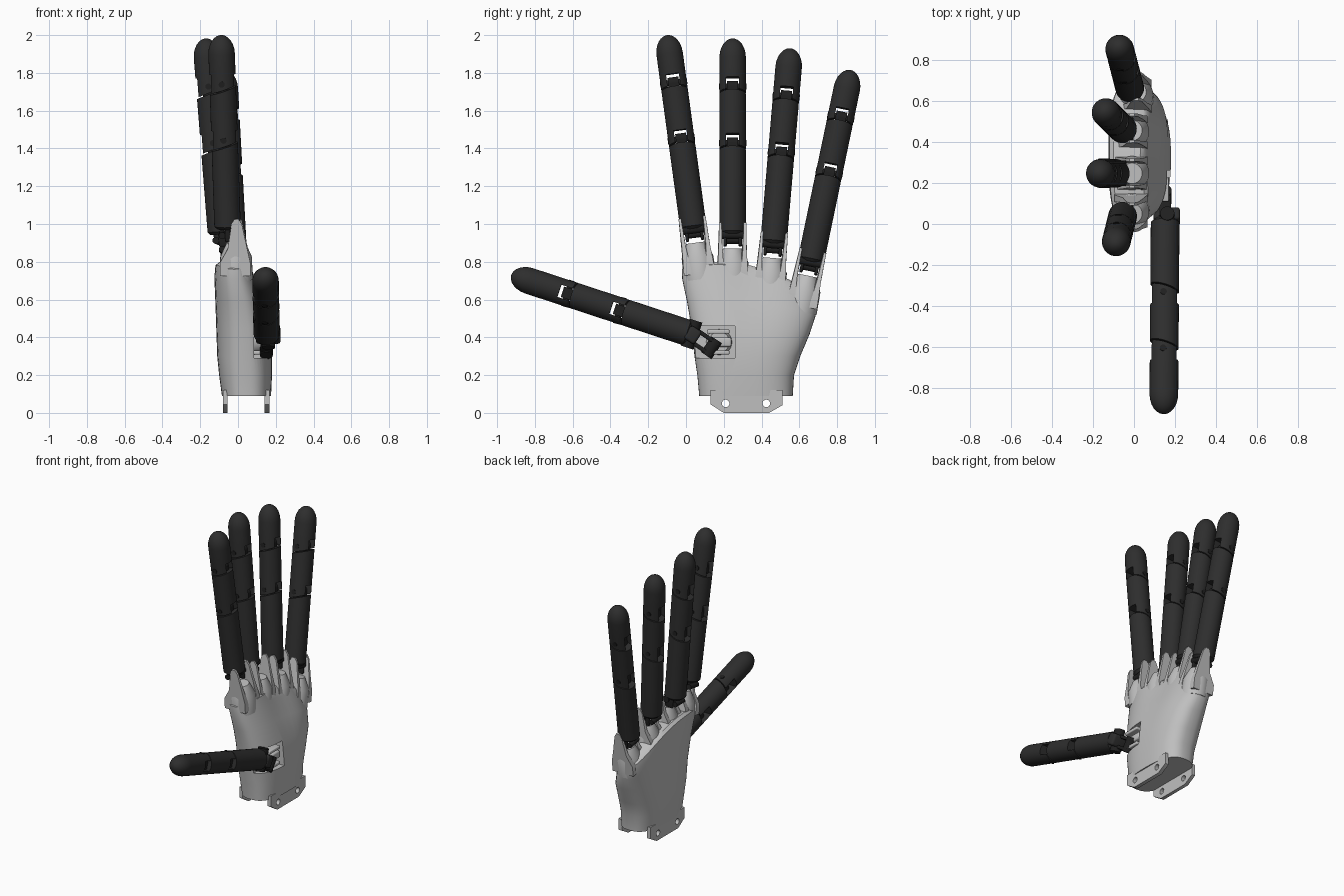
import bpy, bmesh, math
from mathutils import Matrix, Vector

cube = bpy.data.objects.get("Cube")
if cube:
    bpy.data.objects.remove(cube, do_unlink=True)


def material(name, value):
    m = bpy.data.materials.new(name)
    m.use_nodes = True
    m.diffuse_color = (value, value, value, 1)
    b = m.node_tree.nodes["Principled BSDF"]
    b.inputs["Base Color"].default_value = (value, value, value, 1)
    b.inputs["Roughness"].default_value = 0.6
    return m


GREY = material("light_grey", 0.52)
DARK = material("charcoal", 0.027)
BLACK = material("joint_black", 0.014)
parts = []
I = Matrix.Identity(4)
R = 0.07          # finger radius
SLOT = 0.034      # half width of the joint slot


def finish(name, bm, mat, frame=I):
    bmesh.ops.recalc_face_normals(bm, faces=bm.faces)
    me = bpy.data.meshes.new(name)
    bm.to_mesh(me)
    bm.free()
    me.transform(frame)
    me.materials.append(mat)
    ob = bpy.data.objects.new(name, me)
    bpy.context.collection.objects.link(ob)
    parts.append(ob)
    return ob


def lathe(profile, n=32):
    """Closed solid of revolution about local z from (radius, z) points."""
    bm = bmesh.new()
    rings = [[bm.verts.new((r * math.cos(2 * math.pi * i / n), r * math.sin(2 * math.pi * i / n), z))
              for i in range(n)] for r, z in profile]
    for a, b in zip(rings, rings[1:]):
        for i in range(n):
            bm.faces.new((a[i], a[(i + 1) % n], b[(i + 1) % n], b[i]))
    bm.faces.new(rings[0][::-1])
    bm.faces.new(rings[-1])
    return bm


def slice_off(bm, co, no):
    """Remove everything on the side the normal points to and cap the cut."""
    bmesh.ops.bisect_plane(bm, geom=bm.verts[:] + bm.edges[:] + bm.faces[:], plane_co=co,
                           plane_no=no, clear_outer=True)
    bmesh.ops.holes_fill(bm, edges=[e for e in bm.edges if e.is_boundary], sides=0)


def box(name, size, loc, mat, frame=I, bevel=0.0):
    bm = bmesh.new()
    bmesh.ops.create_cube(bm, size=1, matrix=Matrix.Translation(loc) @ Matrix.Diagonal((*size, 1)))
    if bevel:
        bmesh.ops.bevel(bm, geom=bm.edges[:], offset=bevel, segments=3, affect='EDGES', profile=0.5)
    return finish(name, bm, mat, frame)


def pin(name, r, length, loc, mat, frame=I):
    """Cylinder lying along local x."""
    bm = lathe([(r, -length / 2), (r, length / 2)], 24)
    return finish(name, bm, mat, frame @ Matrix.Translation(loc) @ Matrix.Rotation(math.pi / 2, 4, 'Y'))


def prism(points, x0, x1):
    """Outline of (y, z) points extruded along x."""
    bm = bmesh.new()
    f = bm.faces.new([bm.verts.new((x0, y, z)) for y, z in points])
    ext = bmesh.ops.extrude_face_region(bm, geom=[f])["geom"]
    for v in ext:
        if isinstance(v, bmesh.types.BMVert):
            v.co.x = x1
    return bm


def cut(ob, cutter):
    mod = ob.modifiers.new("cut", 'BOOLEAN')
    mod.operation, mod.solver, mod.object = 'DIFFERENCE', 'EXACT', cutter
    dg = bpy.context.evaluated_depsgraph_get()
    ob_eval = ob.evaluated_get(dg)
    me = bpy.data.meshes.new_from_object(ob_eval)
    ob.modifiers.clear()
    ob.data = me
    parts.remove(cutter)
    bpy.data.objects.remove(cutter, do_unlink=True)


def frame_to(origin, direction):
    """Local z along the direction, local y towards the palm side (+x)."""
    z = Vector(direction).normalized()
    y = (Vector((1, 0, 0)) - z * z.x).normalized()
    x = y.cross(z)
    m = Matrix((x, y, z)).transposed().to_4x4()
    m.translation = origin
    return m


# Palm: lofted rounded sections, each drooping towards the little finger
SECTIONS = [  # z, droop, y0, y1, x0, x1
    (.09, 0, .07, .565, -.085, .175), (.20, 0, .06, .572, -.10, .18), (.30, 0, .045, .605, -.11, .18),
    (.45, .2, .03, .655, -.115, .17), (.60, .5, .005, .685, -.12, .135), (.73, .9, -.02, .695, -.125, .095),
    (.785, 1, -.022, .695, -.12, .08), (.80, 1, -.005, .675, -.10, .06)]


def spow(v, p):
    return math.copysign(abs(v) ** p, v)


N = 56
bm = bmesh.new()
loops = []
for z, w, y0, y1, x0, x1 in SECTIONS:
    loop = []
    for i in range(N):
        a = 2 * math.pi * i / N
        y = (y0 + y1) / 2 + (y1 - y0) / 2 * spow(math.cos(a), .75)
        x = (x0 + x1) / 2 + (x1 - x0) / 2 * spow(math.sin(a), .75)
        if math.sin(a) > 0:
            x -= .03 * w * math.exp(-((y - .35) / .15) ** 2)
        loop.append(bm.verts.new((x, y, z - w * .67 * (y - .17) ** 2)))
    loops.append(loop)
for a, b in zip(loops, loops[1:]):
    for i in range(N):
        bm.faces.new((a[i], a[(i + 1) % N], b[(i + 1) % N], b[i]))
for lp in (loops[0], loops[-1]):
    for i in range(N // 2):
        bm.faces.new(list(dict.fromkeys((lp[i], lp[i + 1], lp[(N - i - 1) % N], lp[(N - i) % N]))))
palm = finish("palm", bm, GREY)
cut(palm, box("thumb_pocket_cutter", (.3, .38, .17), (.235, .07, .375), GREY))

# Wrist mounting plates with bolt holes
PLATE = [(.13, .12), (.13, .045), (.20, 0), (.44, 0), (.51, .04), (.51, .12)]
for side, x0, x1 in (("back", -.08, -.055), ("front", .14, .167)):
    plate = finish("wrist_plate_" + side, prism(PLATE, x0, x1), GREY)
    for y in (.21, .425):
        cut(plate, pin("bolt_hole_cutter", .02, .1, ((x0 + x1) / 2, y, .05), GREY))


def segment(name, frame, length, fork, tip):
    """One finger link from its joint at z = 0 to the next joint at z = length."""
    z0 = .042 if fork else 0
    if tip:
        prof = [(R, z0), (R, length - .10)]
        prof += [(R * math.cos(t), length - .10 + .10 * math.sin(t))
                 for t in (math.radians(d) for d in (15, 30, 45, 58, 70, 80, 87))]
        bm = lathe(prof)
    else:
        start = [(R, z0)] if fork else [(R - .015, z0), (R, z0 + .015)]
        bm = lathe(start + [(R, length)])
        slice_off(bm, (0, 0, length - .045), Vector((0, -.3, 1)))
    finish(name + "_body", bm, DARK, frame)
    if not tip:
        box(name + "_tongue", (.058, .066, .09), (0, 0, length - .05), BLACK, frame)
        pin(name + "_knuckle", .033, .058, (0, 0, length - .008), BLACK, frame)
    if fork:
        for s in (-1, 1):
            bm = lathe([(R, -.09), (R, z0)])
            slice_off(bm, (s * SLOT, 0, 0), Vector((-s, 0, 0)))
            slice_off(bm, (0, 0, -.038), Vector((0, .3, -1)))
            finish(name + "_fork", bm, DARK, frame)
        pin(name + "_hinge_pin", .016, 2 * R + .004, (0, -.005, -.005), BLACK, frame)


def finger(name, base, tip, far, near):
    """far and near are the distances of the two joints from the fingertip."""
    base, tip = Vector(base), Vector(tip)
    d = (tip - base).normalized()
    total = (tip - base).length
    at = [0, total - far, total - near, total]
    for i, part in enumerate(("proximal", "middle", "distal")):
        segment(f"{name}_{part}", frame_to(base + d * at[i], d), at[i + 1] - at[i], i > 0, i == 2)
    return frame_to(base, d)


# Cheek outline (depth, height) of a knuckle bracket
CHEEK = [(-.085, -.24), (-.085, -.17), (-.045, -.10), (-.025, .03), (-.012, .058), (.012, .062),
         (.03, .035), (.055, -.08), (.075, -.17), (.075, -.24)]
FINGERS = {
    "index": ((-.055, .04, .975), (-.09, -.10, 2.0)),
    "middle": ((-.09, .247, .945), (-.172, .247, 1.982)),
    "ring": ((-.055, .463, .895), (-.145, .552, 1.93)),
    "little": ((-.02, .66, .80), (-.075, .872, 1.815)),
}
for name, (base, tip) in FINGERS.items():
    f = finger(name, base, tip, .55, .25)
    # Base hinge: two lugs and a cross pin
    for s in (-1, 1):
        box(name + "_base_lug", (.018, .06, .09), (s * .04, .015, -.02), BLACK, f, .007)
    pin(name + "_base_pin", .022, .125, (0, .03, -.005), BLACK, f)
    pin(name + "_rear_roller", .018, .09, (0, -.03, -.03), BLACK, f)
    # Grey bracket on the palm
    g = frame_to((-.01 if name != "little" else .01, base[1], base[2]), (0, tip[1] - base[1], tip[2] - base[2]))
    for s in (-1, 1):
        bm = prism(CHEEK, 0, 1)
        for v in bm.verts:
            t = min(1, (v.co.z + .24) / .2)
            v.co.x = s * (.084 - .012 * t - (0 if v.co.x > .5 else .045 - .031 * t))
        finish(name + "_bracket_cheek", bm, GREY, g)
    finish(name + "_bracket_seat", lathe([(.088, -.27), (.084, -.15), (.05, -.075)]), GREY, g)

# Thumb with its angled base link
THUMB_BASE = Vector((.152, .02, .42))
t = finger("thumb", THUMB_BASE, (.145, -.925, .73), .60, .31)
pin("thumb_base_pin", .035, .15, (0, .01, -.01), BLACK, t)
link = frame_to((.15, .135, .345), Vector((0, -.125, .085)))
for s in (-1, 1):
    box("thumb_link_arm", (.022, .06, .17), (s * .034, 0, .06), BLACK, link, .008)
pin("thumb_link_knuckle", .034, .10, (0, 0, 0), BLACK, link)
box("thumb_link_block", (.08, .13, .07), (0, .01, .12), DARK, link, .015)

# Grey thumb socket inside the pocket
bm = lathe([(.07, 0), (.055, .04)])
finish("thumb_socket_disc", bm, GREY, Matrix.Translation((.08, .175, .375)) @ Matrix.Rotation(math.pi / 2, 4, 'Y'))
for z in (.32, .43):
    box("thumb_socket_lug", (.09, .12, .022), (.125, .17, z), GREY, I, .006)
box("thumb_socket_arm", (.07, .10, .05), (.125, .19, .375), GREY, I, .01)

# Smooth shading with sharp edges kept
bpy.ops.object.select_all(action='DESELECT')
for ob in parts:
    ob.select_set(True)
bpy.context.view_layer.objects.active = parts[0]
bpy.ops.object.shade_smooth_by_angle(angle=math.radians(35))
